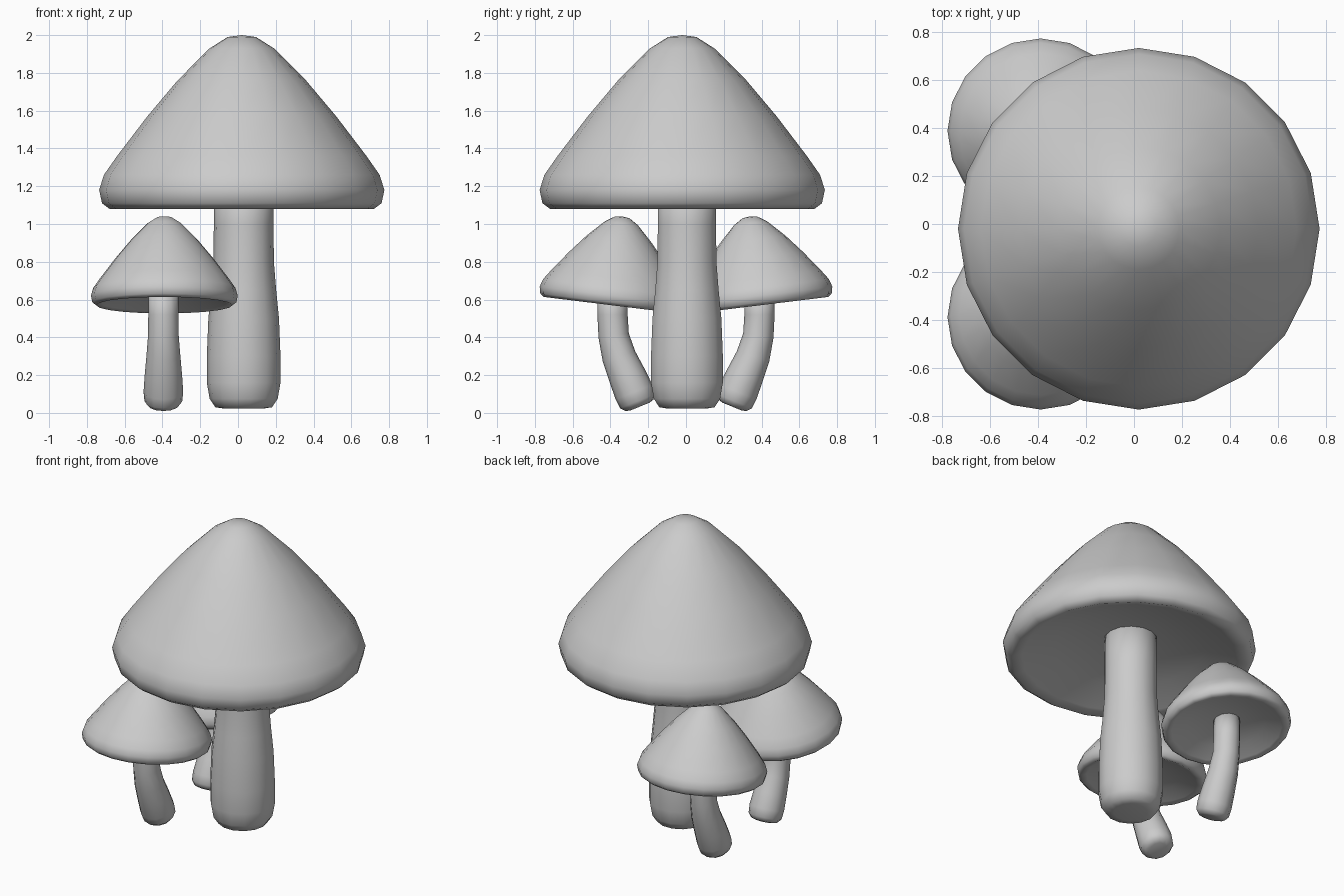
import bpy, bmesh
from math import sin, cos, pi, radians
from mathutils import Matrix

if "Cube" in bpy.data.objects:
    bpy.data.objects.remove(bpy.data.objects["Cube"])


def loft(name, rings, sides, matrix=Matrix(), mirror_y=False):
    """Skin rings of (x, y, z, radius, tilt about x in degrees), capping both ends."""
    bm = bmesh.new()
    loops = []
    for x, y, z, r, tilt in rings:
        m = matrix @ Matrix.Translation((x, y, z)) @ Matrix.Rotation(radians(tilt), 4, 'X')
        if mirror_y:
            m = Matrix.Diagonal((1, -1, 1, 1)) @ m
        angles = [2 * pi * i / sides for i in range(sides)] if r > 0 else [0]
        pts = [Matrix.Translation((0, 0, 0)) @ Matrix() @ m @ Matrix.Translation(
            (r * cos(a), r * sin(a), 0)) for a in angles]
        loops.append([bm.verts.new(p.translation) for p in pts])
    for a, b in zip(loops, loops[1:]):
        for i in range(sides):
            j = (i + 1) % sides
            if len(a) == 1:
                bm.faces.new((a[0], b[j], b[i]))
            elif len(b) == 1:
                bm.faces.new((a[i], a[j], b[0]))
            else:
                bm.faces.new((a[i], a[j], b[j], b[i]))
    for end in (loops[0], loops[-1]):
        if len(end) > 1:
            bm.faces.new(end)
    bmesh.ops.recalc_face_normals(bm, faces=bm.faces)
    mesh = bpy.data.meshes.new(name)
    bm.to_mesh(mesh)
    bm.free()
    for p in mesh.polygons:
        p.use_smooth = True
    ob = bpy.data.objects.new(name, mesh)
    bpy.context.collection.objects.link(ob)
    return ob


# Cap profile (radius, height above rim plane): hollow underside, rim, cone, rounded tip
CAP = [(0, .14), (.20, .13), (.45, .09), (.64, .02), (.70, 0), (.74, .03), (.755, .10),
       (.73, .18), (.66, .28), (.50, .49), (.34, .68), (.17, .85), (.075, .91), (0, .92)]
cap_rings = [(0, 0, z, r, 0) for r, z in CAP]

# Large mushroom
loft("large_cap", cap_rings, 20, Matrix.Translation((.02, -.02, 1.08)))
STEM = [(.10, .022), (.15, .03), (.18, .075), (.195, .16), (.195, .30), (.187, .50),
        (.172, .65), (.160, .80), (.158, 1.0), (.158, 1.26)]
loft("large_stem", [(.03, .005, z, r, 0) for r, z in STEM], 14)

# Two small mushrooms, mirrored front to back, with bent stems and tilted caps
small_cap = (Matrix.Translation((-.39, .395, .57)) @ Matrix.Rotation(radians(7), 4, 'X')
             @ Matrix.Scale(.515, 4))
BENT = [(.245, .033, .055, -22), (.247, .040, .08, -22), (.256, .062, .100, -22),
        (.275, .11, .105, -22), (.313, .20, .099, -22), (.355, .30, .090, -17),
        (.383, .41, .081, -8), (.389, .52, .080, 0), (.388, .65, .080, 4)]
for name, flip in (("back", False), ("front", True)):
    loft(name + "_small_cap", cap_rings, 20, small_cap, flip)
    loft(name + "_small_stem", [(-.395, y, z, r, t) for y, z, r, t in BENT], 12,
         mirror_y=flip)
